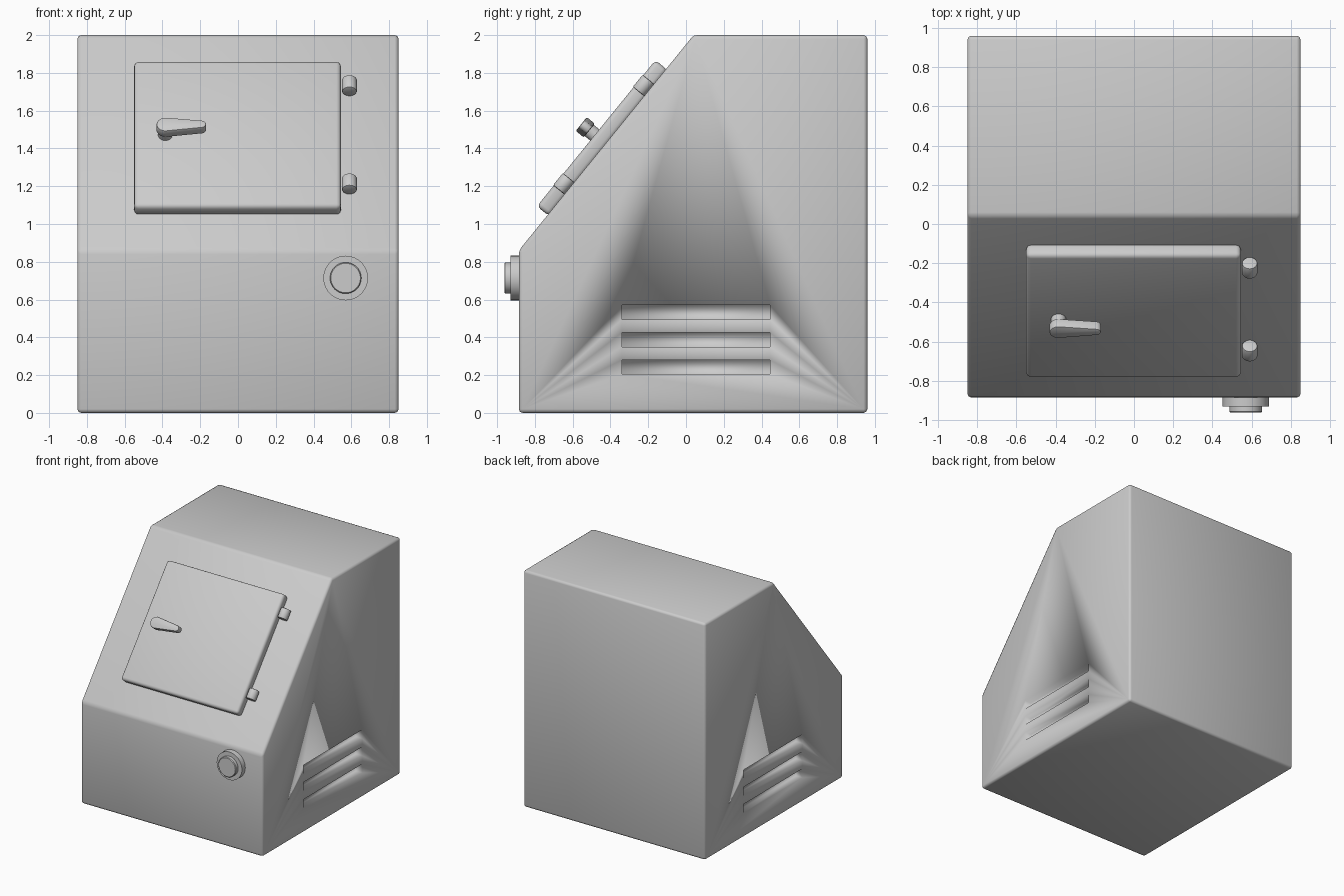
import bpy, bmesh, math
from mathutils import Matrix, Vector

if "Cube" in bpy.data.objects:
    bpy.data.objects.remove(bpy.data.objects["Cube"])

grey = bpy.data.materials.new("light_grey_paint")
grey.diffuse_color = (0.6, 0.6, 0.6, 1)
grey.use_nodes = True
grey.node_tree.nodes["Principled BSDF"].inputs["Base Color"].default_value = grey.diffuse_color

# Frame on the slanted panel: local x = width, y = up the slope, z = outward
LOW, HIGH = Vector((0, -0.885, 0.86)), Vector((0, 0.04, 2.0))
up = (HIGH - LOW).normalized()
right = Vector((1, 0, 0))
out = right.cross(up)
SLOPE = Matrix.Translation(LOW) @ Matrix((right, up, out)).transposed().to_4x4()
FRONT = Matrix.Translation((0, -0.885, 0)) @ Matrix.Rotation(math.pi / 2, 4, 'X')
SIDE = Matrix(((0, 0, 1, 0), (1, 0, 0, 0), (0, 1, 0, 0), (0, 0, 0, 1)))


def prism(name, outline, z0, z1, frame, bevel=0.0, segments=1, angle=None):
    """Extrude a 2D outline from z0 to z1 in the given frame."""
    bm = bmesh.new()
    face = bm.faces.new([bm.verts.new((x, y, z0)) for x, y in outline])
    new = bmesh.ops.extrude_face_region(bm, geom=[face])["geom"]
    bmesh.ops.translate(bm, vec=(0, 0, z1 - z0),
                        verts=[v for v in new if isinstance(v, bmesh.types.BMVert)])
    bmesh.ops.recalc_face_normals(bm, faces=bm.faces)
    if bevel:
        edges = [e for e in bm.edges if e.calc_face_angle() > 0.6]
        bmesh.ops.bevel(bm, geom=edges, offset=bevel, segments=segments,
                        profile=0.5, affect='EDGES')
    bm.transform(frame)
    bmesh.ops.recalc_face_normals(bm, faces=bm.faces)
    me = bpy.data.meshes.new(name)
    bm.to_mesh(me)
    bm.free()
    me.materials.append(grey)
    ob = bpy.data.objects.new(name, me)
    bpy.context.collection.objects.link(ob)
    smooth(ob, angle)
    return ob


def smooth(ob, angle):
    bpy.ops.object.select_all(action='DESELECT')
    bpy.context.view_layer.objects.active = ob
    ob.select_set(True)
    if angle is None:
        bpy.ops.object.shade_smooth()
    else:
        bpy.ops.object.shade_smooth_by_angle(angle=math.radians(angle))


def rect(x0, x1, y0, y1):
    return [(x0, y0), (x1, y0), (x1, y1), (x0, y1)]


def arc(cx, cy, r, a0=0, a1=360, n=32):
    full = a1 - a0 == 360
    steps = n if full else n - 1
    return [(cx + r * math.cos(math.radians(a0 + (a1 - a0) * i / steps)),
             cy + r * math.sin(math.radians(a0 + (a1 - a0) * i / steps)))
            for i in range(n)]


# Cabinet body with a slanted upper front
body = prism("cabinet_body",
             [(-0.885, 0), (0.96, 0), (0.96, 2), (0.04, 2), (-0.885, 0.86)],
             -0.85, 0.85, SIDE, bevel=0.02, segments=2)

# Vent slots recessed into both sides
for i, z in enumerate((0.205, 0.35, 0.495)):
    for side in (-1, 1):
        x0, x1 = sorted((side * 0.79, side * 0.95))
        cutter = prism("vent_cutter", rect(-0.34, 0.445, z, z + 0.075), x0, x1, SIDE)
        mod = body.modifiers.new("vent", 'BOOLEAN')
        mod.operation, mod.solver, mod.object = 'DIFFERENCE', 'EXACT', cutter
        bpy.context.view_layer.objects.active = body
        bpy.ops.object.modifier_apply(modifier=mod.name)
        bpy.data.objects.remove(cutter)

# Door on the slope
prism("door", rect(-0.55, 0.545, 0.242, 1.238), -0.01, 0.073, SLOPE,
      bevel=0.024, segments=3)

# Barrel hinges lying along the slope
for name, t in (("lower_hinge", 0.424), ("upper_hinge", 1.094)):
    axis = SLOPE @ Matrix.Translation((0.59, t + 0.042, 0.037)) @ Matrix.Rotation(math.pi / 2, 4, 'X')
    prism(name, arc(0, 0, 0.04, n=24), 0, 0.084, axis, bevel=0.008, segments=2, angle=40)

# Handle: round stem and tapered lever
prism("handle_stem", arc(-0.385, 0.728, 0.038, n=24), 0.06, 0.12, SLOPE, angle=40)
prism("handle_lever",
      arc(-0.385, 0.728, 0.047, 83, 277, 14) + arc(-0.193, 0.730, 0.025, -83, 83, 10),
      0.11, 0.165, SLOPE, bevel=0.008, segments=2, angle=40)

# Round push button with collar
prism("button_collar", arc(0.57, 0.714, 0.118, n=40), -0.01, 0.045, FRONT, angle=40)
prism("button_cap", arc(0.57, 0.714, 0.083, n=40), 0.04, 0.077, FRONT,
      bevel=0.005, angle=40)
